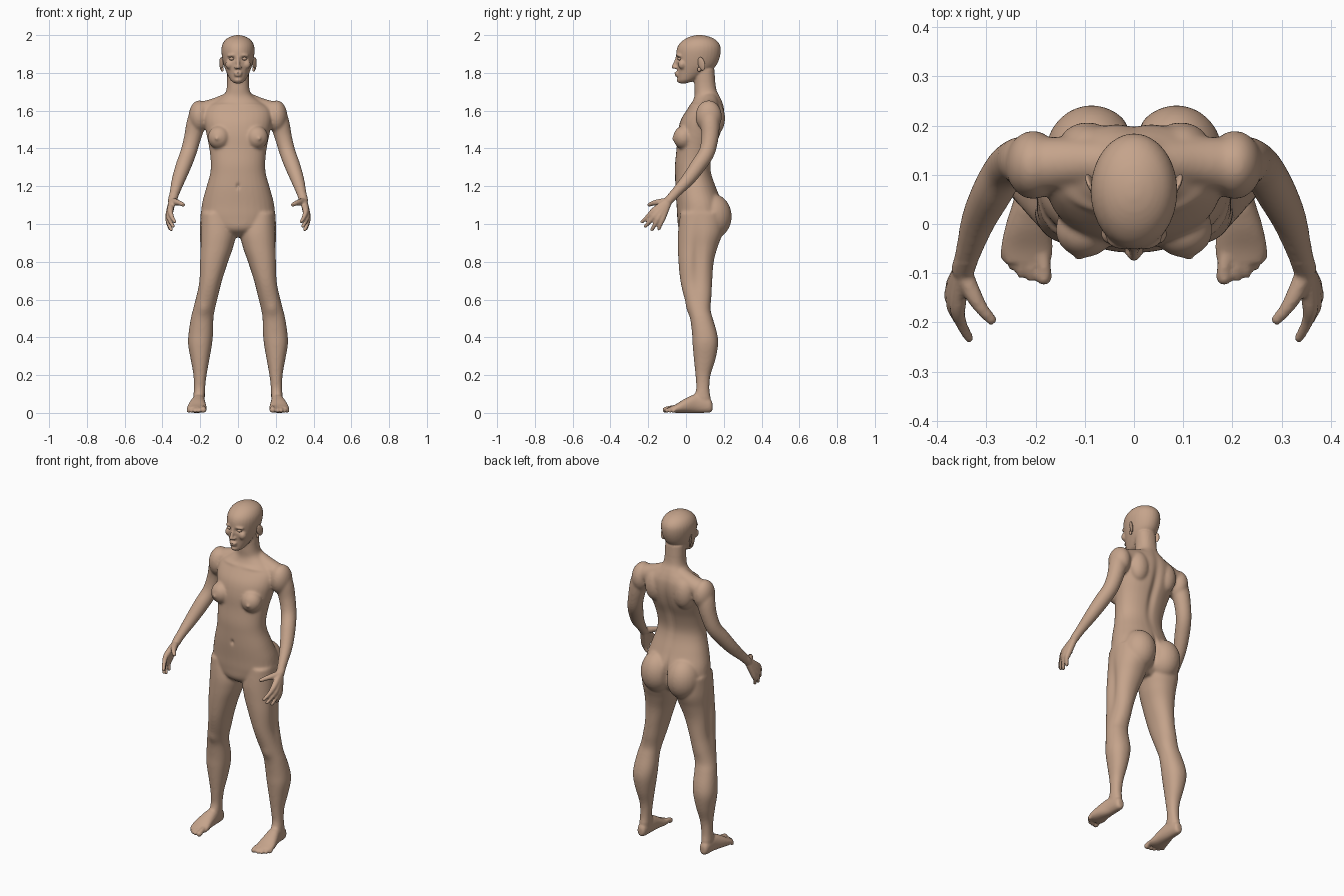
import bpy, bmesh, math
from mathutils import Vector, Matrix, Euler

skin_mat = bpy.data.materials.new("skin")
skin_mat.diffuse_color = (0.56, 0.37, 0.26, 1)
bm = bmesh.new()


def spline(rows, n=5):
    """Catmull-Rom interpolation through rows of numbers."""
    out = []
    for i in range(len(rows) - 1):
        a, b, c, d = (rows[max(0, min(len(rows) - 1, i + k))] for k in (-1, 0, 1, 2))
        for s in range(n):
            t = s / n
            out.append([0.5 * (2 * q + (r - p) * t + (2 * p - 5 * q + 4 * r - u) * t * t
                        + (3 * q - p - 3 * r + u) * t ** 3) for p, q, r, u in zip(a, b, c, d)])
    return out + [list(rows[-1])]


def bridge(rings, mirror):
    for side in (1, -1) if mirror else (1,):
        vs = [[bm.verts.new((p[0] * side, p[1], p[2])) for p in r] for r in rings]
        n = len(vs[0])
        for a, b in zip(vs, vs[1:]):
            for i in range(n):
                bm.faces.new((a[i], a[(i + 1) % n], b[(i + 1) % n], b[i]))
        bm.faces.new(vs[0])
        bm.faces.new(vs[-1])


def stack(rows, mirror=False, along="Z", power=2.2, n=32):
    """Rounded sections, each (height, u_min, u_max, v_min, v_max)."""
    rings = []
    for h, u0, u1, v0, v1 in spline(rows):
        ring = []
        for i in range(n):
            c, s = math.cos(math.tau * i / n), math.sin(math.tau * i / n)
            u = (u0 + u1) / 2 + (u1 - u0) / 2 * math.copysign(abs(c) ** (2 / power), c)
            v = (v0 + v1) / 2 + (v1 - v0) / 2 * math.copysign(abs(s) ** (2 / power), s)
            ring.append((u, v, h) if along == "Z" else (u, h, v))
        rings.append(ring)
    bridge(rings, mirror)


def ball(center, radii, mirror=False, rot=(0, 0, 0), target=None):
    for side in (1, -1) if mirror else (1,):
        m = (Matrix.Diagonal((side, 1, 1, 1)) @ Matrix.Translation(center)
             @ Euler(rot).to_matrix().to_4x4() @ Matrix.Diagonal((*radii, 1)))
        bmesh.ops.create_uvsphere(target or bm, u_segments=24, v_segments=16, radius=1, matrix=m)


def tube(rows, mirror=True, n=16):
    """Round limb through points (x, y, z, radius) with rounded ends."""
    pts = spline(rows)
    rings = []
    for i, p in enumerate(pts):
        d = Vector(pts[min(i + 1, len(pts) - 1)][:3]) - Vector(pts[max(i - 1, 0)][:3])
        u = d.cross(Vector((1, 0, 0))).normalized()
        w = d.cross(u).normalized()
        rings.append([Vector(p[:3]) + p[3] * (u * math.cos(math.tau * k / n)
                      + w * math.sin(math.tau * k / n)) for k in range(n)])
    bridge(rings, mirror)
    for p in (rows[0], rows[-1]):
        ball(p[:3], (p[3],) * 3, mirror)


def finish(name, mesh):
    bmesh.ops.recalc_face_normals(mesh, faces=mesh.faces)
    me = bpy.data.meshes.new(name)
    mesh.to_mesh(me)
    mesh.free()
    me.materials.append(skin_mat)
    me.shade_smooth()
    ob = bpy.data.objects.new(name, me)
    bpy.context.collection.objects.link(ob)
    return ob


# torso and neck: z, half width, front, back
torso = [(.93, .05, .02, .13), (.97, .13, -.035, .17), (1.03, .19, -.046, .195), (1.10, .192, -.05, .195),
         (1.18, .172, -.056, .165), (1.26, .149, -.058, .137), (1.32, .144, -.058, .132),
         (1.40, .152, -.05, .152), (1.48, .168, -.045, .185), (1.55, .18, -.028, .202),
         (1.61, .172, .008, .203), (1.65, .12, .035, .192), (1.68, .078, .045, .178),
         (1.72, .06, .044, .16), (1.82, .057, .046, .15)]
stack([(z, -x, x, f, b) for z, x, f, b in torso])
# shoulder yoke, shoulders, shoulder blades, breasts, buttocks
tube([(.03, .125, 1.66, .045), (.12, .125, 1.615, .052), (.2, .12, 1.59, .057)])
ball((.205, .12, 1.57), (.056, .07, .085), True)
ball((.095, .155, 1.56), (.06, .052, .09), True)
ball((.1, -.012, 1.458), (.06, .056, .062), True)
ball((.112, -.068, 1.452), (.009, .009, .009), True)
ball((.086, .14, 1.04), (.095, .102, .12), True)

# legs: z, inner, outer, front, back
stack([(1.06, .05, .198, -.03, .19), (.96, .012, .205, -.042, .195), (.88, .025, .205, -.043, .168),
       (.8, .053, .207, -.04, .147), (.7, .085, .209, -.03, .139), (.62, .105, .222, -.012, .135),
       (.55, .122, .238, .01, .13), (.5, .13, .25, .022, .142), (.42, .132, .262, .032, .165),
       (.36, .138, .264, .035, .17), (.28, .152, .25, .042, .155), (.2, .166, .236, .05, .13),
       (.13, .174, .234, .054, .124), (.08, .176, .236, .04, .13), (.03, .18, .235, .04, .135)], True)
# feet: y, inner, outer, bottom, top
stack([(.14, .195, .22, .015, .05), (.125, .182, .234, .002, .075), (.06, .175, .242, 0, .1),
       (.0, .17, .26, 0, .078), (-.05, .165, .27, 0, .048), (-.08, .17, .262, .004, .034)], True, "Y")
for x, y, r in ((.183, -.108, .016), (.209, -.106, .011), (.228, -.1, .011), (.246, -.085, .010), (.261, -.067, .010)):
    tube([(x * .8 + .043, y + .055, .026, r), (x, y + .02, .023, r * .9), (x, y, r, r)])

# arms
tube([(.2, .12, 1.59, .055), (.222, .127, 1.53, .052), (.24, .127, 1.46, .046), (.262, .11, 1.38, .043),
      (.288, .065, 1.31, .042), (.315, .01, 1.235, .036), (.336, -.055, 1.165, .027), (.347, -.09, 1.125, .024)])
# fingers: knuckle to tip
for k, t in (((.358, -.165, 1.075), (.335, -.232, 1.012)), ((.366, -.155, 1.055), (.344, -.214, .988)),
             ((.369, -.14, 1.042), (.354, -.18, .97)), ((.366, -.122, 1.035), (.36, -.143, .975))):
    k, t = Vector(k), Vector(t)
    mid = k.lerp(t, .5) + Vector((.006, 0, 0))
    tube([(.347, -.09, 1.125, .019), (*k, .0165), (*mid, .012), (*t, .0095)])
# thumbs
tube([(.346, -.1, 1.12, .019), (.326, -.145, 1.115, .017), (.307, -.175, 1.11, .013), (.29, -.194, 1.102, .011)])

# head: z, half width, front, back
head = [(1.744, .02, -.032, .0), (1.757, .036, -.042, .04), (1.78, .05, -.045, .085), (1.81, .064, -.046, .13),
        (1.84, .075, -.049, .16), (1.88, .084, -.052, .178), (1.92, .088, -.05, .184), (1.95, .083, -.038, .178),
        (1.975, .067, -.012, .157), (1.992, .04, .022, .122), (2.0, .01, .055, .085)]
stack([(z, -x, x, f, b) for z, x, f, b in head], power=2.0)
# nose, lips, chin, brows, cheeks
tube([(0, -.047, 1.885, .008), (0, -.056, 1.855, .009), (0, -.065, 1.832, .011)], False)
ball((.011, -.054, 1.828), (.009, .012, .008), True)
ball((0, -.047, 1.799), (.024, .014, .007))
ball((0, -.046, 1.787), (.02, .014, .007))
ball((0, -.032, 1.76), (.022, .018, .016))
ball((.033, -.037, 1.893), (.026, .014, .008), True, (0, .1, .35))
ball((.045, -.02, 1.845), (.022, .022, .025), True)

# fuse into one skin, then relax the large forms only
body = finish("body", bm)
bpy.context.view_layer.objects.active = body
mod = body.modifiers.new("fuse", "REMESH")
mod.mode, mod.voxel_size = "VOXEL", 0.006
bpy.ops.object.modifier_apply(modifier=mod.name)
group = body.vertex_groups.new(name="large_forms")
for v in body.data.vertices:
    x, y, z = abs(v.co.x), v.co.y, v.co.z
    fine = z < .09 or z > 1.76 or (x > .28 and y < -.08)
    group.add([v.index], .12 if fine else 1.0, "REPLACE")
mod = body.modifiers.new("relax", "SMOOTH")
mod.factor, mod.iterations, mod.vertex_group = .5, 16, group.name
bpy.ops.object.modifier_apply(modifier=mod.name)

# soft dents and swellings: center, radii, push
dents = [((.033, -.048, 1.875), (.017, .03, .010), (0, .012, 0)),      # eye sockets
         ((0, -.055, 1.2), (.009, .03, .014), (0, .01, 0)),            # navel
         ((0, .17, 1.45), (.022, .08, .17), (0, -.014, 0)),            # spine
         ((0, .21, 1.05), (.012, .06, .08), (0, -.02, 0)),             # cleft
         ((.205, .06, .82), (.05, .03, .15), (-.014, 0, 0)),           # outer thigh
         ((.1, .02, 1.63), (.08, .05, .010), (0, -.005, .002)),        # collarbones
         ((.18, .01, .55), (.03, .04, .035), (0, -.007, 0)),           # kneecaps
         ((.205, .09, .1), (.06, .02, .018), (0, 0, 0))]
for v in body.data.vertices:
    p = Vector((abs(v.co.x), v.co.y, v.co.z))
    side = 1 if v.co.x >= 0 else -1
    for c, r, push in dents:
        w = math.exp(-sum(((p[i] - c[i]) / r[i]) ** 2 for i in range(3)))
        if w > .01:
            v.co += Vector((push[0] * side, push[1], push[2])) * w
body.data.shade_smooth()

# ears and eyes
for name, c, r, rot in (("ears", (.088, .082, 1.848), (.007, .02, .036), (.2, .12, -.45)),
                        ("ear_lobes", (.083, .07, 1.818), (.007, .010, .012), (0, 0, 0)),
                        ("eyes", (.033, -.032, 1.875), (.014, .013, .009), (0, 0, 0))):
    part = bmesh.new()
    ball(c, r, True, rot, part)
    finish(name, part)
